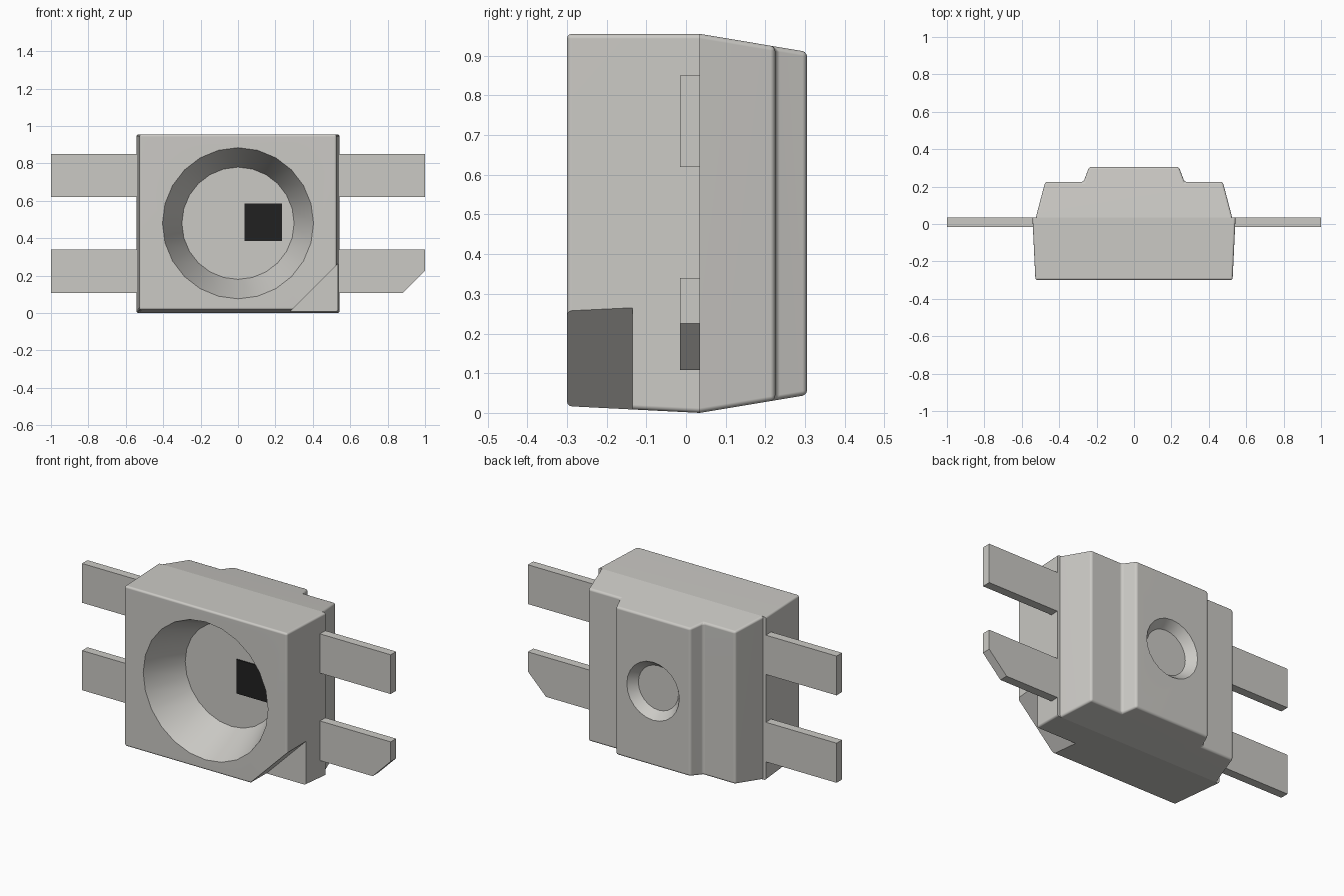
import bpy, bmesh, math

if "Cube" in bpy.data.objects:
    bpy.data.objects.remove(bpy.data.objects["Cube"], do_unlink=True)


def material(name, color):
    m = bpy.data.materials.new(name)
    m.use_nodes = True
    m.diffuse_color = color
    m.node_tree.nodes["Principled BSDF"].inputs["Base Color"].default_value = color
    return m


GREY = material("warm light grey", (0.60, 0.59, 0.56, 1))
BLACK = material("chip black", (0.015, 0.015, 0.015, 1))
SEAM = 0.035      # plane where the front and back shells meet
MID_Z = 0.48      # height of the round recesses


def solid(name, rings, mat=GREY):
    """Closed solid from two matching outlines of (x, y, z) points."""
    bm = bmesh.new()
    a, b = [[bm.verts.new(p) for p in ring] for ring in rings]
    bm.faces.new(a)
    bm.faces.new(b[::-1])
    for i in range(len(a)):
        j = (i + 1) % len(a)
        bm.faces.new((a[i], b[i], b[j], a[j]))
    bmesh.ops.recalc_face_normals(bm, faces=bm.faces)
    me = bpy.data.meshes.new(name)
    bm.to_mesh(me)
    bm.free()
    ob = bpy.data.objects.new(name, me)
    bpy.context.collection.objects.link(ob)
    me.materials.append(mat)
    return ob


def plate(name, outline, y0, y1, mat=GREY):
    """Outline in x, z extruded along y."""
    return solid(name, [[(x, y, z) for x, z in outline] for y in (y0, y1)], mat)


def rect(x0, x1, z0, z1):
    return [(x0, z0), (x1, z0), (x1, z1), (x0, z1)]


def circle(r, y, n=24):
    return [(r * math.sin(math.tau * i / n), y, MID_Z + r * math.cos(math.tau * i / n))
            for i in range(n)]


def apply(ob, mod):
    bpy.ops.object.select_all(action='DESELECT')
    ob.select_set(True)
    bpy.context.view_layer.objects.active = ob
    bpy.ops.object.modifier_apply(modifier=mod.name)


def round_edges(ob, width):
    """Bevel every edge except those lying on the seam."""
    bm = bmesh.new()
    bm.from_mesh(ob.data)
    edges = [e for e in bm.edges
             if not all(abs(v.co.y - SEAM) < 1e-4 for v in e.verts)]
    bmesh.ops.bevel(bm, geom=edges, offset=width, segments=3, profile=0.5,
                    affect='EDGES', clamp_overlap=True)
    bm.to_mesh(ob.data)
    bm.free()


def cut(ob, cutter):
    mod = ob.modifiers.new("cut", 'BOOLEAN')
    mod.operation, mod.solver, mod.object = 'DIFFERENCE', 'EXACT', cutter
    apply(ob, mod)
    bpy.data.objects.remove(cutter, do_unlink=True)


def smooth(ob):
    bpy.ops.object.select_all(action='DESELECT')
    ob.select_set(True)
    bpy.context.view_layer.objects.active = ob
    bpy.ops.object.shade_smooth_by_angle(angle=math.radians(40))
    ob.modifiers.new("weighted", 'WEIGHTED_NORMAL').keep_sharp = True


# Front shell: slightly tapered box with a conical cup and a notched corner
front = solid("front_shell", [
    [(x, -0.30, z) for x, z in rect(-0.527, 0.527, 0.017, 0.955)],
    [(x, SEAM, z) for x, z in rect(-0.543, 0.543, 0.0, 0.955)]])
round_edges(front, 0.012)
FLOOR = -0.06
slope = (0.404 - 0.30) / (FLOOR + 0.30)
cut(front, solid("cup_cutter", [circle(0.404 + slope * 0.1, -0.40), circle(0.30, FLOOR)]))
cut(front, plate("corner_cutter", [(0.07, -0.2), (0.87, -0.2), (0.87, 0.6)], -0.5, -0.135))
smooth(front)

# Back shell: stepped outline, its top and bottom taper towards the back
half = [(0.525, SEAM), (0.475, 0.225), (0.27, 0.225), (0.24, 0.305)]
outline = half + [(-x, y) for x, y in reversed(half)]
taper = 0.167
back = solid("back_shell", [
    [(x, y, taper * (y - SEAM)) for x, y in outline],
    [(x, y, 0.955 - taper * (y - SEAM)) for x, y in outline]])
round_edges(back, 0.012)
cut(back, solid("dimple_cutter", [circle(0.25, 0.405), circle(0.13, 0.255)]))
smooth(back)

# Chip on the cup floor
plate("chip", rect(0.035, 0.235, 0.385, 0.585), FLOOR - 0.006, FLOOR + 0.002, BLACK)

# Four flat leads, the lower left one with a clipped corner
for side, s in (("left", 1), ("right", -1)):
    for level, z0, z1 in (("upper", 0.62, 0.85), ("lower", 0.108, 0.34)):
        shape = rect(0.50, 1.0, z0, z1)
        if side == "left" and level == "lower":
            shape[1:2] = [(0.883, z0), (1.0, 0.225)]
        plate(f"{level}_{side}_lead", [(s * x, z) for x, z in shape], -0.015, SEAM)
